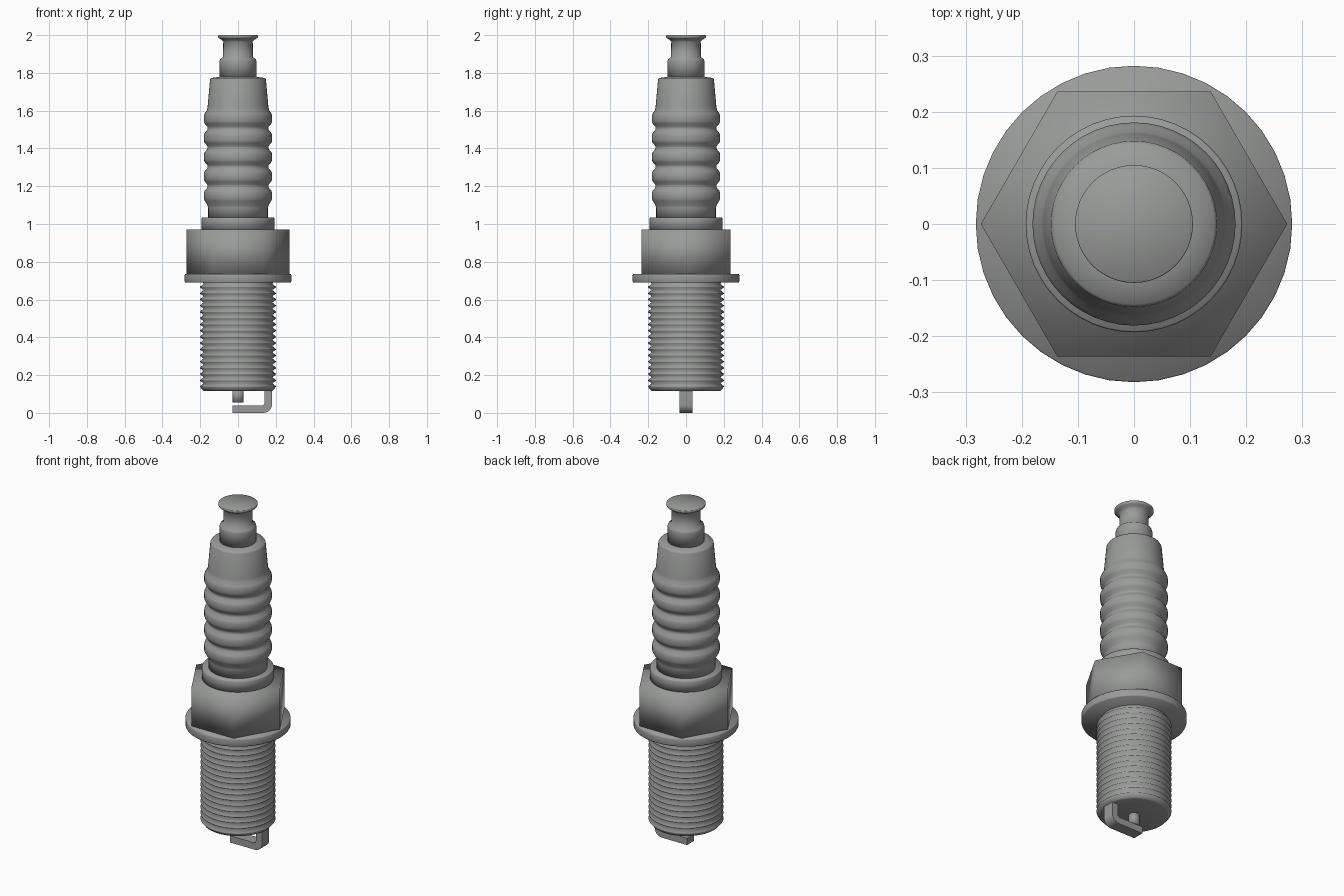
import bpy, bmesh, math

if "Cube" in bpy.data.objects:
    bpy.data.objects.remove(bpy.data.objects["Cube"])

steel = bpy.data.materials.new("plain grey")
steel.diffuse_color = (0.32, 0.33, 0.32, 1)
steel.use_nodes = True
steel.node_tree.nodes["Principled BSDF"].inputs["Base Color"].default_value = steel.diffuse_color


def finish(bm, name):
    bmesh.ops.recalc_face_normals(bm, faces=bm.faces)
    me = bpy.data.meshes.new(name)
    for f in bm.faces:
        f.smooth = True
    bm.to_mesh(me)
    bm.free()
    me.materials.append(steel)
    ob = bpy.data.objects.new(name, me)
    bpy.context.collection.objects.link(ob)
    return ob


def lathe(name, profile, n=32):
    """Closed turned solid from (radius, z) pairs."""
    bm = bmesh.new()
    rings = [[bm.verts.new((r * math.cos(2 * math.pi * i / n),
                            r * math.sin(2 * math.pi * i / n), z)) for i in range(n)]
             for r, z in profile]
    for a, b in zip(rings, rings[1:]):
        for i in range(n):
            j = (i + 1) % n
            bm.faces.new((a[i], a[j], b[j], b[i]))
    bm.faces.new(rings[0])
    bm.faces.new(rings[-1])
    return finish(bm, name)


# Threaded shell: stacked V-shaped ridges
teeth, z0, z1 = 17, 0.13, 0.69
pitch = (z1 - z0) / teeth
thread = [(0.178, 0.115), (0.185, 0.118)]
for k in range(teeth):
    z = z0 + k * pitch
    thread += [(0.2, z + pitch * 0.2), (0.2, z + pitch * 0.35), (0.182, z + pitch * 0.8)]
thread += [(0.19, 0.70)]
lathe("threaded_shell", thread, 48)

# Seat flange, hex nut and collar
lathe("seat_flange", [(0.28, 0.69), (0.282, 0.695), (0.282, 0.73), (0.28, 0.735)], 40)
lathe("hex_nut", [(0.273, 0.735), (0.273, 0.97)], 6)
lathe("collar", [(0.193, 0.96), (0.193, 1.03), (0.19, 1.035)], 48)

# Ribbed insulator with tapered upper part
ins = [(0.158, 1.03), (0.158, 1.085), (0.162, 1.1)]
for k in range(5):
    z = 1.15 + k * 0.102
    ins += [(0.176, z - 0.027), (0.181, z - 0.015), (0.181, z + 0.015), (0.176, z + 0.027)]
    if k < 4:
        ins += [(0.163, z + 0.042), (0.161, z + 0.051), (0.163, z + 0.06)]
ins += [(0.165, 1.602), (0.161, 1.62), (0.148, 1.765), (0.143, 1.773), (0.09, 1.78)]
lathe("insulator", ins, 48)

# Terminal: neck, waist and flared cap
lathe("terminal", [(0.098, 1.77), (0.098, 1.862), (0.095, 1.872), (0.079, 1.884),
                   (0.078, 1.965), (0.086, 1.974), (0.1, 1.983), (0.105, 1.988),
                   (0.105, 1.998), (0.103, 2.0)], 48)

# Centre electrode
lathe("centre_electrode", [(0.03, 0.055), (0.03, 0.125)], 24)

# Bent ground electrode: profile in xz, extruded along y
outer, inner = 0.045, 0.012
prof = [(0.14, 0.125), (0.18, 0.125)]
for k in range(7):
    a = -math.pi / 2 * k / 6
    prof.append((0.18 - outer + outer * math.cos(a), outer + outer * math.sin(a)))
prof += [(-0.03, 0.0), (-0.03, 0.04)]
for k in range(5):
    a = -math.pi / 2 + math.pi / 2 * k / 4
    prof.append((0.14 - inner + inner * math.cos(a), 0.04 + inner + inner * math.sin(a)))
bm = bmesh.new()
face = bm.faces.new([bm.verts.new((x, -0.034, z)) for x, z in prof])
ext = bmesh.ops.extrude_face_region(bm, geom=[face])
for v in ext["geom"]:
    if isinstance(v, bmesh.types.BMVert):
        v.co.y = 0.034
ob = finish(bm, "ground_electrode")
bpy.context.view_layer.objects.active = ob
ob.select_set(True)
bpy.ops.object.shade_smooth_by_angle(angle=math.radians(40))
